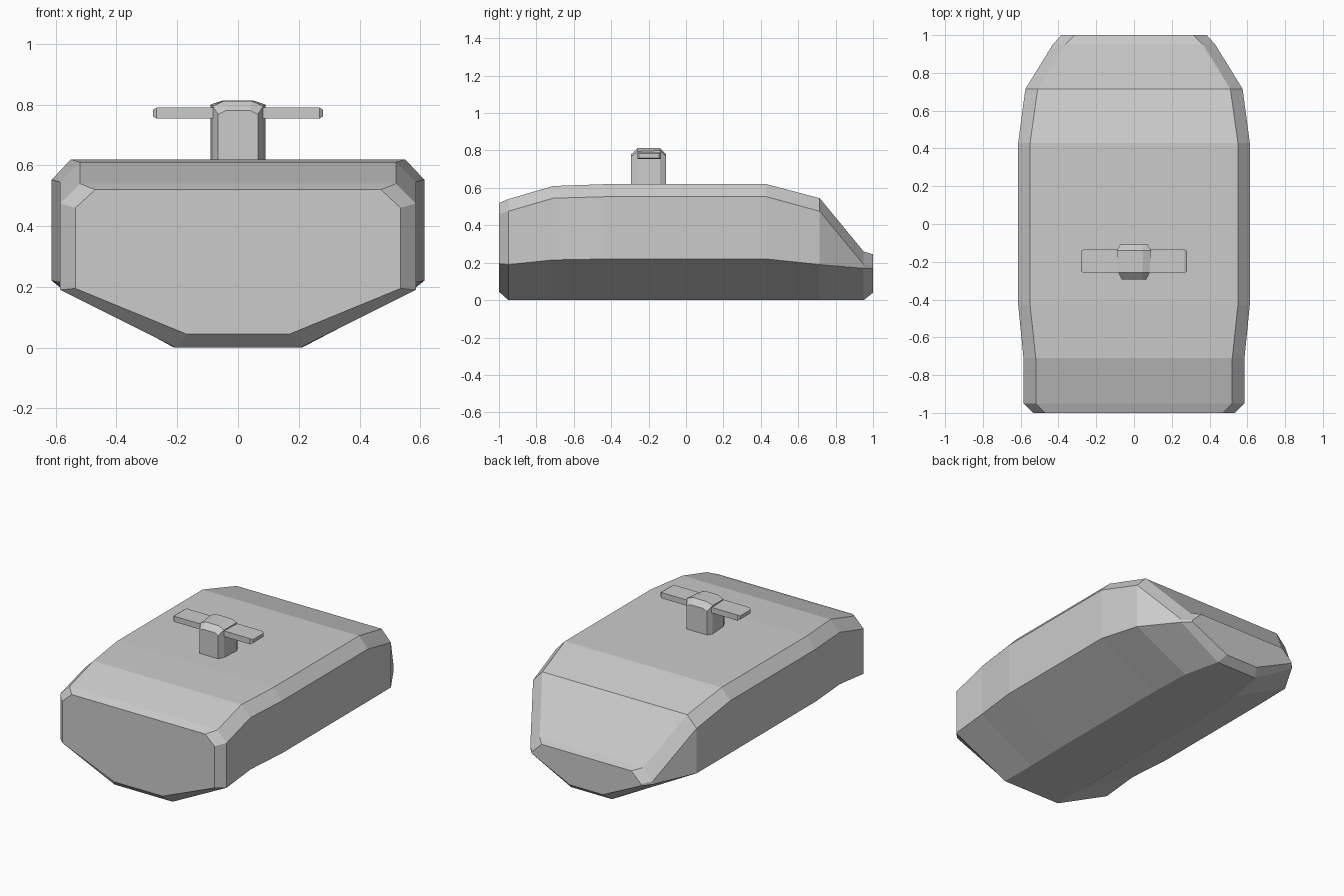
import bpy, bmesh

if "Cube" in bpy.data.objects:
    bpy.data.objects.remove(bpy.data.objects["Cube"])


def loft(name, rings):
    """Skin a list of equal-length closed rings and cap both ends."""
    bm = bmesh.new()
    rows = [[bm.verts.new(p) for p in ring] for ring in rings]
    n = len(rows[0])
    for a, b in zip(rows, rows[1:]):
        for i in range(n):
            j = (i + 1) % n
            bm.faces.new((a[i], a[j], b[j], b[i]))
    bm.faces.new(rows[0])
    bm.faces.new(rows[-1])
    bmesh.ops.recalc_face_normals(bm, faces=bm.faces)
    mesh = bpy.data.meshes.new(name)
    bm.to_mesh(mesh)
    bm.free()
    obj = bpy.data.objects.new(name, mesh)
    bpy.context.collection.objects.link(obj)
    return obj


def mirrored_ring(y, half):
    """Closed section at y from its right half, listed bottom to top."""
    return [(x, y, z) for x, z in half] + [(-x, y, z) for x, z in reversed(half)]


# Body sections: y, bottom half width and z, side half width with low and high z,
# top half width and z
sections = [
    (-1.00, .17, .045, .535, .195, .46, .47, .52),
    (-0.95, .205, 0, .585, .19, .475, .52, .54),
    (-0.71, .205, 0, .585, .215, .545, .52, .61),
    (-0.43, .21, 0, .613, .22, .553, .55, .62),
    (0.43, .21, 0, .613, .22, .553, .55, .62),
    (0.715, .20, 0, .575, .19, .475, .51, .545),
    (0.95, .145, 0, .43, .17, .19, .365, .26),
    (1.00, .115, .04, .385, .168, .178, .315, .245),
]
loft("body", [mirrored_ring(y, [(b, z0), (w, z1), (w, z2), (t, z3)])
              for y, b, z0, w, z1, z2, t, z3 in sections])

# Post rising from the top of the body: y, half width, shoulder z, top half width, top z
post = [
    (-.293, .065, .768, .04, .78),
    (-.258, .083, .795, .045, .812),
    (-.14, .09, .80, .048, .814),
    (-.108, .072, .77, .042, .782),
]
loft("post", [mirrored_ring(y, [(w, .6), (w, zs), (t, zt)])
              for y, w, zs, t, zt in post])

# Flat crossbar through the post, with chamfered tips
bar = [(-.28, .053, .011), (-.268, .063, .018), (.268, .063, .018), (.28, .053, .011)]
loft("crossbar", [[(x, -.197 + sy * hy, .772 + sz * hz)
                   for sy, sz in ((-1, -1), (1, -1), (1, 1), (-1, 1))]
                  for x, hy, hz in bar])
